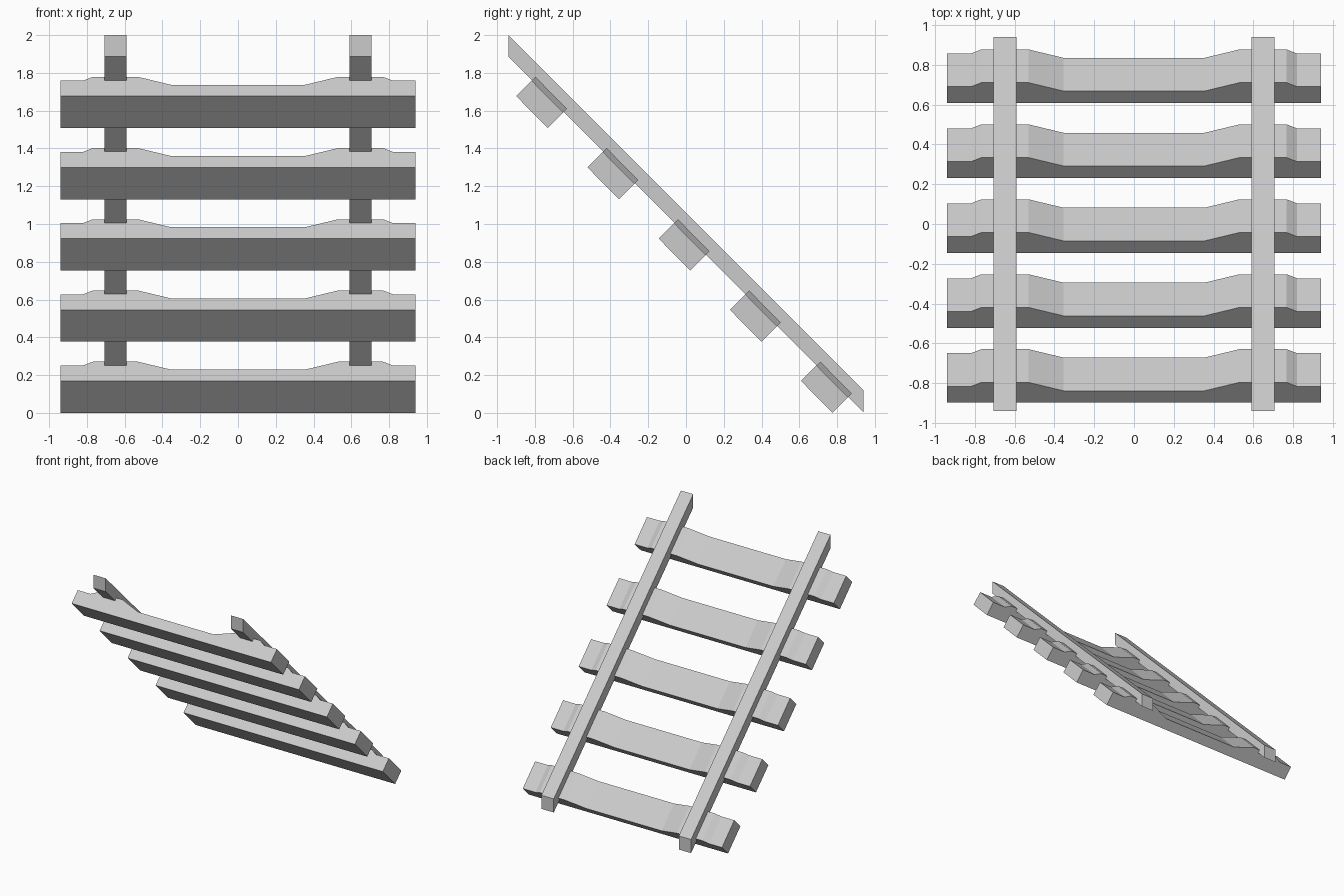
import bpy, bmesh
from mathutils import Vector

if "Cube" in bpy.data.objects:
    bpy.data.objects.remove(bpy.data.objects["Cube"])


def extrude_profile(name, points, sweep):
    """Closed solid: a planar outline swept along a vector."""
    bm = bmesh.new()
    face = bm.faces.new([bm.verts.new(p) for p in points])
    ext = bmesh.ops.extrude_face_region(bm, geom=[face])
    verts = [g for g in ext["geom"] if isinstance(g, bmesh.types.BMVert)]
    bmesh.ops.translate(bm, verts=verts, vec=sweep)
    bmesh.ops.recalc_face_normals(bm, faces=bm.faces)
    mesh = bpy.data.meshes.new(name)
    bm.to_mesh(mesh)
    bm.free()
    obj = bpy.data.objects.new(name, mesh)
    bpy.context.collection.objects.link(obj)
    return obj


# Rails: slanted bars with vertical end cuts
rail_side = [(-0.94, 2.0), (-0.94, 1.886), (0.94, 0.003), (0.94, 0.119)]
for side, x in (("left", -0.706), ("right", 0.59)):
    extrude_profile(f"rail_{side}", [(x, y, z) for y, z in rail_side],
                    Vector((0.116, 0, 0)))

# Sleepers: flat base, raised seats under the rails, dipped middle
half_top = [(0.94, 0.082), (0.82, 0.082), (0.768, 0.102), (0.53, 0.102), (0.355, 0.06)]
top = half_top + [(-x, h) for x, h in reversed(half_top)]
outline = [(-0.94, 0.0), (0.94, 0.0)] + top
STEP = 0.377
for i in range(5):
    y0, z0 = 0.609 - STEP * i, 0.169 + STEP * i
    # Height rises along the slope's normal, width runs down the slope
    extrude_profile(f"sleeper_{i + 1}", [(x, y0 + h, z0 + h) for x, h in outline],
                    Vector((0, 0.167, -0.169)))
